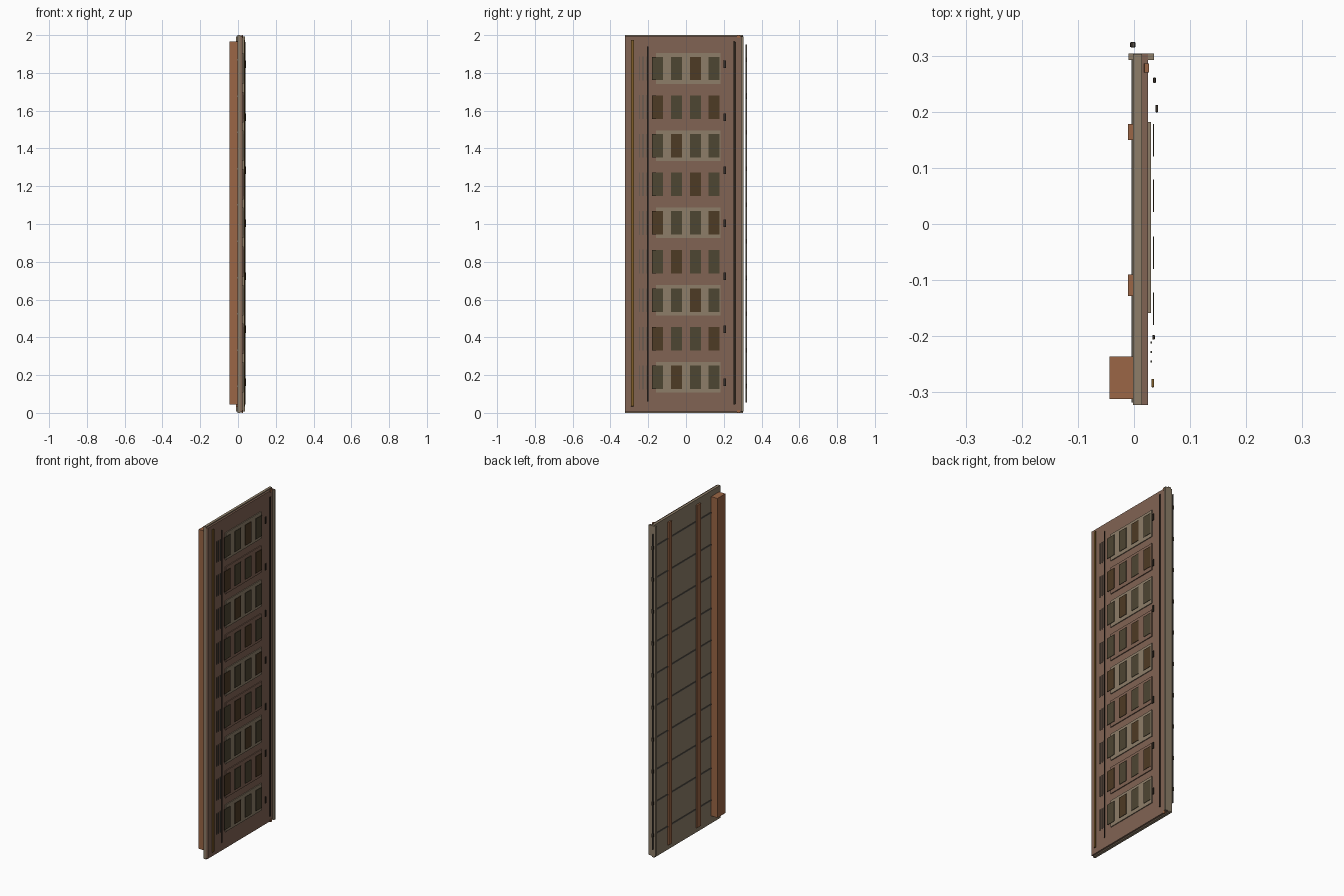
import bpy, bmesh
from mathutils import Matrix, Vector

if "Cube" in bpy.data.objects:
    bpy.data.objects.remove(bpy.data.objects["Cube"])


def material(name, r, g, b):
    m = bpy.data.materials.new(name)
    m.diffuse_color = tuple(c ** 2.2 for c in (r, g, b)) + (1,)
    m.use_nodes = True
    m.node_tree.nodes["Principled BSDF"].inputs["Base Color"].default_value = m.diffuse_color
    return m


BROWN = material("brown", 0.50, 0.39, 0.33)
TAN = material("tan", 0.55, 0.49, 0.41)
TIMBER = material("timber", 0.60, 0.40, 0.28)
DARK = material("dark", 0.22, 0.19, 0.16)
OLIVE = material("olive", 0.31, 0.28, 0.21)
UMBER = material("umber", 0.31, 0.24, 0.16)
OCHRE = material("ochre", 0.50, 0.37, 0.18)
SLATE = material("slate", 0.36, 0.34, 0.31)


def boxes(name, spans, mat, bevel=0.0):
    """One object from a list of boxes, each ((x0,x1),(y0,y1),(z0,z1))."""
    bm = bmesh.new()
    for s in spans:
        mid = Vector([(a + b) / 2 for a, b in s])
        size = [b - a for a, b in s]
        bmesh.ops.create_cube(bm, size=1, matrix=Matrix.Translation(mid) @ Matrix.Diagonal((*size, 1)))
    me = bpy.data.meshes.new(name)
    bm.to_mesh(me)
    bm.free()
    me.materials.append(mat)
    ob = bpy.data.objects.new(name, me)
    bpy.context.collection.objects.link(ob)
    if bevel:
        mod = ob.modifiers.new("soft_edges", "BEVEL")
        mod.width = bevel
        mod.segments = 2
    return ob


def around(c, half):
    return (c - half, c + half)


# Main slab: tan core with a brown front skin
boxes("core_board", [((-0.002, 0.014), (-0.323, 0.303), (0, 2))], TAN)
boxes("front_skin", [((0.014, 0.025), (-0.323, 0.303), (0.006, 1.994))], BROWN)
boxes("edge_flange", [((-0.010, 0.036), (0.292, 0.304), (0.008, 1.992))], TAN)
boxes("corner_blocks", [((0.018, 0.027), (0.270, 0.286), z)
                        for z in ((0, 0.016), (1.984, 2))], TIMBER, 0.001)

# Nine rows of raised panels, windows and fins
rows = [0.188 + 0.2044 * i for i in range(9)]
columns = (-0.151, -0.051, 0.050, 0.149)
for i, z in enumerate(rows):
    boxes(f"row_panel_{i + 1}", [((0.025, 0.030), (-0.159, 0.182), around(z, 0.081))],
          BROWN if i % 2 else TAN)
    for j, y in enumerate(columns):
        boxes(f"window_{i + 1}_{j + 1}", [((0.0335, 0.0355), around(y, 0.029), around(z, 0.062))],
              UMBER if (i + j) % 3 == 1 else OLIVE)
    boxes(f"fins_{i + 1}", [((0.029, 0.032), around(y, 0.002), around(z, 0.063))
                            for y in (-0.245, -0.228, -0.211)], SLATE)

# Vertical strips and latch tabs on the front
boxes("ochre_strip", [((0.031, 0.036), (-0.291, -0.276), (0.035, 1.975))], OCHRE, 0.0015)
boxes("inner_dark_strip", [((0.033, 0.037), (-0.206, -0.198), (0.06, 1.94))], DARK, 0.001)
boxes("outer_dark_strip", [((0.034, 0.039), (0.251, 0.261), (0.045, 1.965))], DARK, 0.0015)
boxes("latch_tabs", [((0.038, 0.043), (0.199, 0.212), around(0.163 + 0.2803 * i, 0.02))
                     for i in range(7)], DARK, 0.0015)

# Back: post, battens and horizontal ribs
boxes("back_post", [((-0.044, -0.002), (-0.312, -0.236), (0.045, 1.965))], TIMBER)
boxes("back_battens", [((-0.011, -0.002), y, (0.03, 1.97))
                       for y in ((-0.128, -0.090), (0.150, 0.178))], TIMBER)
levels = [0.14 + 0.1922 * i for i in range(10)]
boxes("back_ribs", [((-0.0045, -0.001), (-0.318, 0.295), around(z, 0.004)) for z in levels], SLATE)

# Side rod with its knuckles
boxes("side_rod", [((-0.004, 0.001), (0.315, 0.324), (0.055, 1.95))], SLATE, 0.001)
boxes("rod_knuckles", [((-0.007, 0.003), (0.315, 0.324), around(z, 0.012)) for z in levels], DARK, 0.0015)
